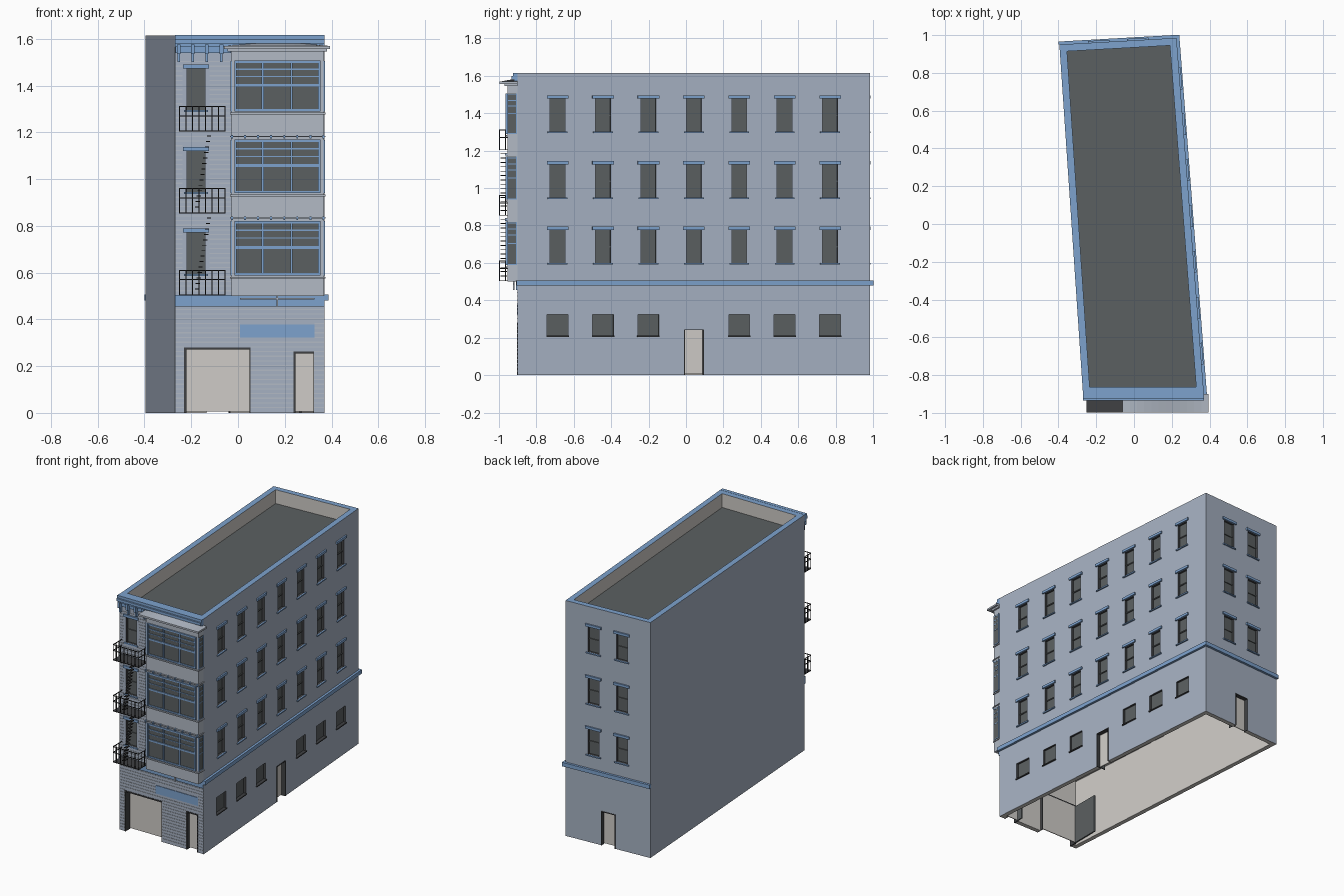
import bpy, bmesh, math
from mathutils import Vector, Matrix

if "Cube" in bpy.data.objects:
    bpy.data.objects.remove(bpy.data.objects["Cube"], do_unlink=True)


def material(name, r, g, b):
    m = bpy.data.materials.new(name)
    m.use_nodes = True
    m.diffuse_color = (r, g, b, 1)
    m.node_tree.nodes["Principled BSDF"].inputs["Base Color"].default_value = (r, g, b, 1)
    return m


WALL = material("blue grey wall", .38, .44, .54)
TRIM = material("blue trim", .205, .36, .61)
DARK = material("dark glass and roofing", .105, .117, .12)
CREAM = material("cream interior", .62, .60, .57)
CHAR = material("charcoal frame", .05, .052, .056)
PALE = material("pale stone", .445, .49, .56)
IRON = material("black iron", .02, .02, .021)
SLOTS = [WALL, TRIM, DARK, CREAM, CHAR]

# Footprint, and one frame per wall: u runs along it, d points outward
CORNERS = [Vector(c) for c in ((-.27, -.9), (.37, -.9), (.225, .985), (-.395, .95))]
DIRS = [(CORNERS[(i + 1) % 4] - CORNERS[i]).normalized() for i in range(4)]


def frame(i, offset):
    u = DIRS[i].to_3d()
    n = Vector((u.y, -u.x, 0))
    m = Matrix((u, -n, (0, 0, 1))).transposed().to_4x4()
    m.translation = CORNERS[i].to_3d() - u * offset
    return m, n


FRONT, SIDE, BACK = frame(0, -.27), frame(1, -.9), frame(2, 0)
parts = {}


def part(name, mat):
    return parts.setdefault(name, (bmesh.new(), mat))[0]


def box(bm, wall, u0, u1, z0, z1, d0, d1):
    m, n = wall
    mid = Vector(((u0 + u1) / 2, -(d0 + d1) / 2, (z0 + z1) / 2))
    size = Matrix.Diagonal((u1 - u0, abs(d1 - d0), z1 - z0, 1))
    verts = bmesh.ops.create_cube(bm, size=1, matrix=m @ Matrix.Translation(mid) @ size)["verts"]
    return {f for v in verts for f in v.link_faces}


def bar(bm, p, q, r=.003):
    p, q = Vector(p), Vector(q)
    rot = (q - p).to_track_quat('Z', 'Y').to_matrix().to_4x4()
    size = Matrix.Diagonal((2 * r, 2 * r, (q - p).length, 1))
    bmesh.ops.create_cube(bm, size=1, matrix=Matrix.Translation((p + q) / 2) @ rot @ size)


def prism(bm, inset, z0, z1, bottom, sides, top):
    pts = [CORNERS[i] + inset * (DIRS[i] - DIRS[i - 1]) for i in range(4)]
    lo = [bm.verts.new((*p, z0)) for p in pts]
    hi = [bm.verts.new((*p, z1)) for p in pts]
    bm.faces.new(lo[::-1]).material_index = bottom
    bm.faces.new(hi).material_index = top
    for i in range(4):
        j = (i + 1) % 4
        bm.faces.new((lo[i], lo[j], hi[j], hi[i])).material_index = sides


def make(name, bm, mats):
    me = bpy.data.meshes.new(name)
    bm.to_mesh(me)
    bm.free()
    for m in mats:
        me.materials.append(m)
    ob = bpy.data.objects.new(name, me)
    bpy.context.collection.objects.link(ob)
    return ob


# Building shell, hollow ground floor and sunken roof
shell, hollow, holes = bmesh.new(), bmesh.new(), bmesh.new()
prism(shell, 0, 0, 1.615, 3, 0, 1)
prism(hollow, .03, -.1, .47, 3, 3, 3)
prism(hollow, .038, 1.52, 1.7, 2, 3, 3)


def opening(wall, u0, u1, z0, z1, depth):
    for f in box(holes, wall, u0, u1, z0, z1, -depth, .02):
        f.normal_update()
        f.material_index = 2 if f.normal.dot(wall[1]) < -.9 else 4


def sash_window(wall, c, z, w=.08):
    h = .177
    opening(wall, c - w / 2, c + w / 2, z, z + h, .018)
    box(part("sash_rails", DARK), wall, c - w / 2, c + w / 2, z + .083, z + .09, -.018, -.012)
    trim = part("window_trim", TRIM)
    box(trim, wall, c - w * .72, c + w * .72, z + h, z + h + .017, 0, .01)
    box(trim, wall, c - w * .66, c + w * .66, z - .008, z, 0, .009)


def doorway(wall, u0, u1, h, panel, leaf, t=.005):
    opening(wall, u0, u1, -.05, h, .06)
    bm = part("door_frames", CHAR)
    for a, b, z0 in ((u0, u0 + t, 0), (u1 - .004, u1, 0), (u0, u1, h - t)):
        box(bm, wall, a, b, z0, h, -panel, .003)
    box(part("door_panels", CREAM), wall, u0 + t, u1 - .004, .006, h - t, -panel, -panel + .005)
    # Dark leaf projecting into the building
    box(part("door_leaves", DARK), wall, u0, u0 + t, .005, h - t, -panel - leaf, -panel)


ROWS = (.6, .95, 1.302)
COLUMNS = [-.686 + .2435 * i for i in range(7)]
for z in ROWS:
    for y in COLUMNS:
        sash_window(SIDE, y, z)
    for u in (.205, .412):
        sash_window(BACK, u, z)
    sash_window(FRONT, -.18, z - .006, .078)
for i, y in enumerate(COLUMNS):
    if i != 3:
        opening(SIDE, y - .056, y + .056, .212, .325, .015)
        box(part("ground_sills", CHAR), SIDE, y - .06, y + .06, .205, .212, 0, .008)
doorway(SIDE, -.009, .098, .245, .03, .04)
doorway(FRONT, -.23, .054, .28, .05, .19, .009)
doorway(FRONT, .237, .326, .262, .03, .04, .008)
doorway(BACK, .26, .365, .235, .03, .03)

building = make("building", shell, SLOTS)
bpy.context.view_layer.objects.active = building
for bm in (hollow, holes):
    cutter = make("cutter", bm, SLOTS)
    cutter.hide_render = True
    mod = building.modifiers.new("cut", 'BOOLEAN')
    mod.operation, mod.solver, mod.object = 'DIFFERENCE', 'EXACT', cutter
    bpy.ops.object.modifier_apply(modifier=mod.name)
    bpy.data.objects.remove(cutter, do_unlink=True)

# Belt course and fascia sign
belt = part("belt_course", TRIM)
box(belt, FRONT, -.27, .37, .455, .505, 0, .01)
box(belt, SIDE, -.908, 1.004, .48, .507, 0, .016)
box(belt, BACK, -.016, .625, .48, .507, 0, .016)
box(part("sign_board", TRIM), FRONT, .008, .328, .322, .378, 0, .004)

# Siding lines on the street face, broken by openings
GAPS = [(-.23, .054, 0, .29), (.237, .326, 0, .27), (.008, .328, .315, .382)]
GAPS += [(-.238, -.122, z - .018, z + .195) for z in ROWS]
siding = part("siding_lines", PALE)
for k in range(1, 76):
    z = k * .02
    if .445 < z < .515:
        continue
    x = -.268
    for a, b, z0, z1 in sorted(GAPS):
        if z0 < z < z1:
            box(siding, FRONT, x, a, z, z + .005, 0, .0025)
            x = b
    box(siding, FRONT, x, .368 if z < .45 else -.027, z, z + .005, 0, .0025)

# Stepped cornice with brackets
cornice = part("cornice", TRIM)
box(cornice, FRONT, -.27, .37, 1.598, 1.616, 0, .024)
box(cornice, FRONT, -.27, .37, 1.58, 1.598, 0, .034)
box(cornice, FRONT, -.27, .37, 1.565, 1.58, 0, .02)
box(cornice, FRONT, -.268, -.03, 1.54, 1.565, 0, .01)
for x in (-.254, -.194, -.134, -.071):
    box(cornice, FRONT, x - .008, x + .008, 1.535, 1.575, 0, .032)
    box(cornice, FRONT, x - .005, x + .005, 1.5, 1.535, 0, .018)

# Bay with three storeys of wide windows
box(part("bay_wall", PALE), FRONT, -.028, .368, .5, 1.557, 0, .055)
glass, frames = part("bay_glass", DARK), part("bay_window_frames", TRIM)
for z0, z1 in ((.588, .82), (.94, 1.168), (1.29, 1.505)):
    h = z1 - z0
    box(glass, FRONT, -.011, .352, z0, z1, .055, .058)
    for x in (-.011, .106, .229, .348):
        box(frames, FRONT, x - .005, x + .005, z0, z1, .055, .065)
    for f, t in ((0, .01), (.49, .012), (.68, .004), (.82, .006), (.96, .01)):
        box(frames, FRONT, -.016, .353, z0 + f * h, z0 + f * h + t, .055, .064)
    # Narrow return windows
    for a, b in ((-.031, -.028), (.368, .371)):
        box(glass, FRONT, a, b, z0, z1, .006, .055)
        for f in (0, .49, .68, .82, .96):
            box(frames, FRONT, a - .001, b + .001, z0 + f * h, z0 + f * h + .005, .006, .055)
        for d in (.004, .052):
            box(frames, FRONT, a - .002, b + .002, z0, z1, d, d + .005)
    # Dentils and sill ledge
    ledges = part("bay_ledges", PALE)
    box(ledges, FRONT, -.034, .374, z0 - .014, z0 - .006, 0, .062)
    if z1 < 1.4:
        box(ledges, FRONT, -.034, .374, z1 + .012, z1 + .017, 0, .064)
        for i in range(8):
            x = -.026 + i * .0559
            box(frames, FRONT, x - .004, x + .004, z1 + .005, z1 + .02, .055, .069)

# Bay roof: arched against the wall, level along its front edge
box(part("bay_roof", PALE), FRONT, -.045, .38, 1.545, 1.557, 0, .07)
roof = part("bay_roof", PALE)
arc = [(-.06 + .454 * i / 12, 1.569 + .018 * math.sin(math.pi * i / 12)) for i in range(13)]
outline = [(-.06, 1.557)] + arc + [(.394, 1.557)]
face = roof.faces.new([roof.verts.new((x, -.9, z)) for x, z in outline])
ext = bmesh.ops.extrude_face_region(roof, geom=[face])["geom"]
for v in ext:
    if isinstance(v, bmesh.types.BMVert):
        v.co.y -= .097
        v.co.z = min(v.co.z, 1.569)
bmesh.ops.recalc_face_normals(roof, faces=roof.faces)

# Lamp rail beneath the bay
lamp = part("lamp_rail", PALE)
bar(lamp, (.008, -.922, .488), (.328, -.922, .488))
bar(lamp, (.168, -.922, .455), (.168, -.922, .5), .004)

# Fire escape balconies
escape = part("fire_escape", IRON)
X0, X1, Y0, Y1 = -.25, -.056, -.997, -.901
LEVELS = (.505, .855, 1.205)
for z in LEVELS:
    box(part("balcony_floors", CHAR), FRONT, X0, X1, z - .002, z + .002, 0, .097)
    for h in (0, .065, .105):
        for x in (X0, X1):
            bar(escape, (x, Y0, z + h), (x, Y1, z + h), .002)
        bar(escape, (X0, Y0, z + h), (X1, Y0, z + h), .002)
    for i in range(8):
        x = X0 + (X1 - X0) * i / 7
        bar(escape, (x, Y0, z), (x, Y0, z + .105), .0015)
    for x in (X0, X1):
        for y in (-.965, -.934):
            bar(escape, (x, y, z), (x, y, z + .105), .0015)

# Steep open treads between the balconies
for z in LEVELS[:2]:
    for i in range(1, 15):
        x = -.18 + .06 * i / 15
        zt = z + .35 * i / 15
        box(escape, FRONT, x - .009, x + .009, zt, zt + .004, .058, .092)

for name, (bm, mat) in parts.items():
    make(name, bm, [mat])
